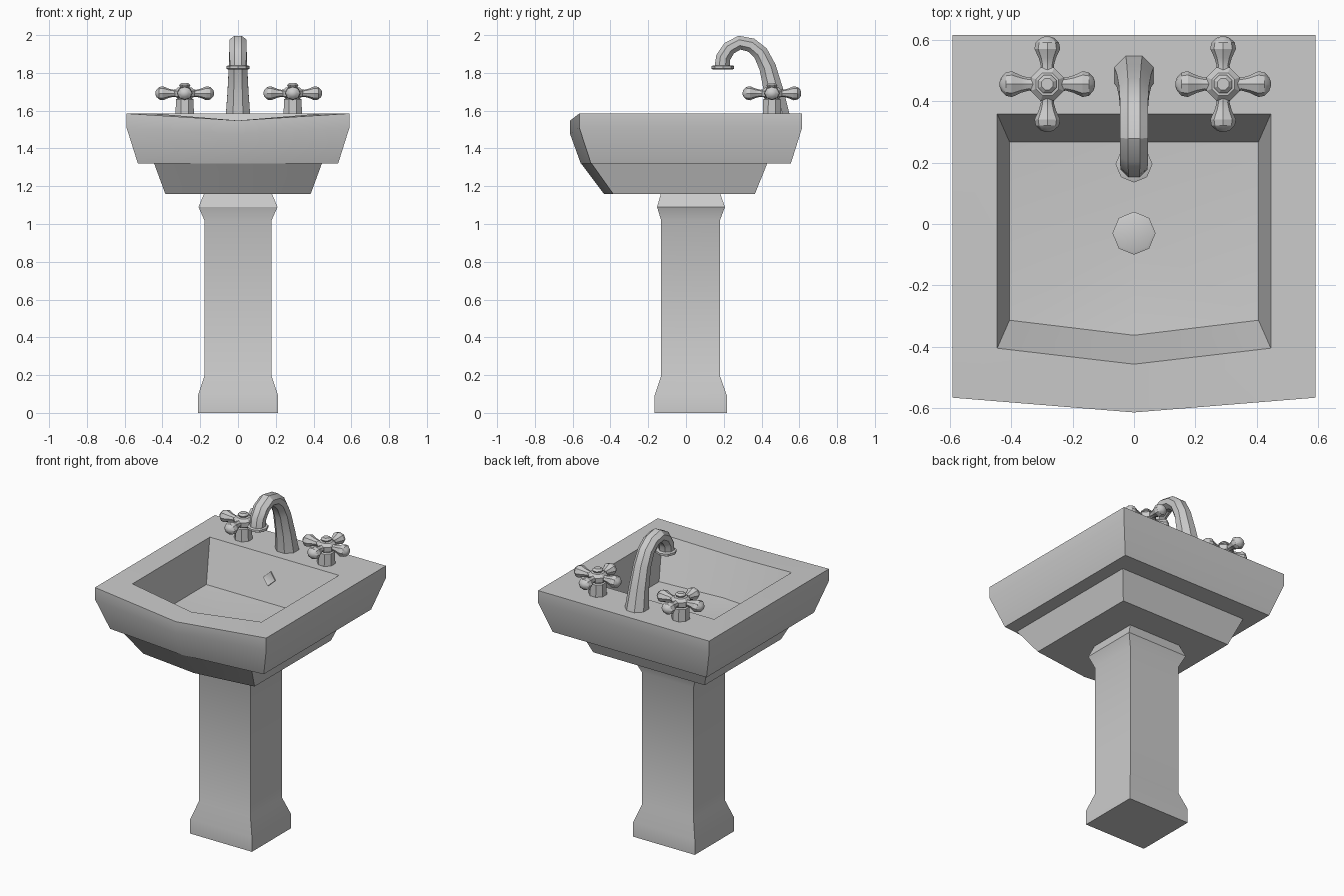
import bpy, bmesh
from math import sin, cos, pi, radians
from mathutils import Vector, Matrix

if "Cube" in bpy.data.objects:
    bpy.data.objects.remove(bpy.data.objects["Cube"])


def loft(name, rings):
    """Skin a list of equal-sized vertex rings and cap both ends."""
    bm = bmesh.new()
    vs = [[bm.verts.new(p) for p in r] for r in rings]
    n = len(rings[0])
    for a, b in zip(vs, vs[1:]):
        for i in range(n):
            j = (i + 1) % n
            bm.faces.new((a[i], a[j], b[j], b[i]))
    bm.faces.new(vs[0][::-1])
    bmesh.ops.poke(bm, faces=[bm.faces.new(vs[-1])])
    bmesh.ops.recalc_face_normals(bm, faces=bm.faces)
    me = bpy.data.meshes.new(name)
    bm.to_mesh(me)
    bm.free()
    ob = bpy.data.objects.new(name, me)
    bpy.context.collection.objects.link(ob)
    bpy.ops.object.select_all(action='DESELECT')
    ob.select_set(True)
    bpy.context.view_layer.objects.active = ob
    bpy.ops.object.shade_smooth_by_angle(angle=radians(30))
    return ob


def lathe(name, profile, matrix, sides=8, turn=0.0):
    """Revolve (height, radius) pairs around the matrix's z axis."""
    return loft(name, [[matrix @ Vector((r * cos(turn + 2 * pi * i / sides),
                                         r * sin(turn + 2 * pi * i / sides), h))
                        for i in range(sides)] for h, r in profile])


# Pedestal: half width, front y, back y, z
pedestal = [(.213, -.167, .217, 0), (.213, -.167, .217, .09), (.178, -.132, .18, .195),
            (.178, -.132, .18, 1.02), (.209, -.153, .206, 1.09), (.178, -.132, .18, 1.165)]
loft("pedestal", [[(w, f, z), (w, b, z), (-w, b, z), (-w, f, z)] for w, f, b, z in pedestal])

# Basin: half width, corner front y, middle front y, back y, side z, middle front z
basin = [(.385, -.386, -.435, .365, 1.16, 1.16),     # underside
         (.444, -.50, -.555, .43, 1.32, 1.32),       # lower tier top
         (.53, -.503, -.557, .555, 1.32, 1.32),      # upper tier bottom
         (.59, -.565, -.613, .615, 1.51, 1.475),     # widest line
         (.59, -.565, -.613, .615, 1.585, 1.548),    # rim outer
         (.445, -.404, -.456, .358, 1.585, 1.548),   # rim inner
         (.405, -.313, -.362, .267, 1.335, 1.325)]   # bowl floor
body = loft("basin", [[(w, f, z), (w, b, z), (-w, b, z), (-w, f, z), (0, m, zm)]
                      for w, f, m, b, z, zm in basin])
# Slope the bowl floor down to the drain
low = next(v for v in body.data.vertices if abs(v.co.x) < .02 and abs(v.co.y) < .1)
low.co = (0, -.03, 1.295)

# Drain and overflow
lathe("drain", [(0, .07), (.02, .07), (.024, .06)], Matrix.Translation((0, -.03, 1.29)))
lathe("overflow", [(0, .042), (.012, .042), (.008, .03)],
      Matrix.Translation((0, .317, 1.46)) @ Matrix.Rotation(radians(70), 4, 'X'), sides=4)

# Spout: y, z, half width, half thickness
path = [(.485, 1.575, .07, .07), (.465, 1.70, .06, .056), (.432, 1.83, .053, .048),
        (.395, 1.905, .05, .044), (.345, 1.947, .05, .041), (.283, 1.96, .05, .04),
        (.228, 1.93, .05, .04), (.197, 1.882, .048, .042), (.192, 1.83, .046, .044)]
rings = []
for k, (y, z, w, t) in enumerate(path):
    a, b = path[max(k - 1, 0)], path[min(k + 1, len(path) - 1)]
    d = Vector((0, b[0] - a[0], b[1] - a[1])).normalized()
    if k == 0:
        d = Vector((0, 0, 1))
    side = d.cross(Vector((1, 0, 0)))
    rings.append([Vector((0, y, z)) + Vector((w * cos(s), 0, 0)) + side * t * sin(s)
                  for s in (2 * pi * (i + .5) / 8 for i in range(8))])
loft("spout", rings)
lathe("spout_collar", [(0, .052), (.004, .06), (.018, .06), (.022, .05)],
      Matrix.Translation((0, .195, 1.818)))

# Cross handles
stem = [(1.575, .053), (1.66, .05), (1.665, .04), (1.675, .056), (1.705, .058),
        (1.722, .04), (1.724, .026), (1.735, .032), (1.746, .02)]
arm = [(.03, .026), (.06, .021), (.085, .028), (.115, .042), (.135, .038),
       (.15, .022), (.155, .008)]
for sx, tag in ((-1, "left"), (1, "right")):
    pos = Vector((sx * .286 + .004, .455, 0))
    lathe(tag + "_handle_stem", stem, Matrix.Translation(pos), turn=pi / 8)
    for q in range(4):
        m = (Matrix.Translation(pos + Vector((0, 0, 1.692))) @ Matrix.Rotation(q * pi / 2, 4, 'Z')
             @ Matrix.Rotation(pi / 2, 4, 'Y') @ Matrix.Diagonal((.88, 1, 1, 1)))
        lathe(f"{tag}_handle_arm_{q + 1}", arm, m)
